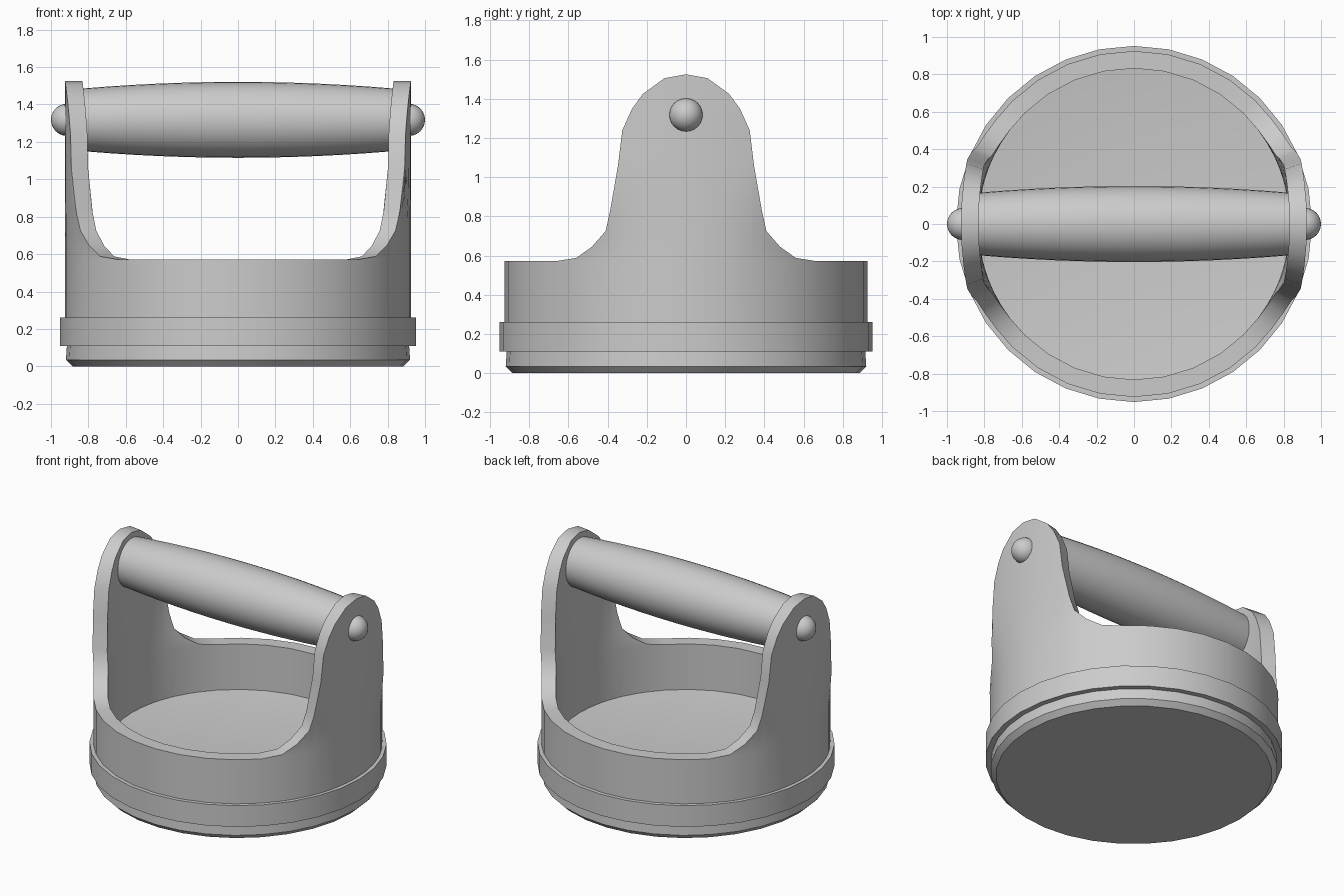
import bpy, bmesh, math

if "Cube" in bpy.data.objects:
    bpy.data.objects.remove(bpy.data.objects["Cube"])

grey = bpy.data.materials.new("plain grey")
grey.diffuse_color = (0.6, 0.6, 0.6, 1)
grey.use_nodes = True
grey.node_tree.nodes["Principled BSDF"].inputs["Base Color"].default_value = grey.diffuse_color


def finish(name, bm, angle=35):
    bmesh.ops.remove_doubles(bm, verts=bm.verts, dist=1e-4)
    bmesh.ops.recalc_face_normals(bm, faces=bm.faces)
    me = bpy.data.meshes.new(name)
    bm.to_mesh(me)
    bm.free()
    me.materials.append(grey)
    ob = bpy.data.objects.new(name, me)
    bpy.context.collection.objects.link(ob)
    bpy.ops.object.select_all(action='DESELECT')
    ob.select_set(True)
    bpy.context.view_layer.objects.active = ob
    bpy.ops.object.shade_smooth_by_angle(angle=math.radians(angle))
    return ob


def bridge(bm, columns, closed_profile):
    """Join a closed circle of vertex columns with quads."""
    n, m = len(columns), len(columns[0])
    for i in range(n):
        a, b = columns[i], columns[(i + 1) % n]
        for j in range(m if closed_profile else m - 1):
            k = (j + 1) % m
            bm.faces.new((a[j], b[j], b[k], a[k]))


def lathe(name, profile, sides, axis='Z', z=0.0):
    """Revolve (radius, position) points about the z or x axis."""
    bm = bmesh.new()
    cols = []
    for i in range(sides):
        t = 2 * math.pi * i / sides
        c, s = math.cos(t), math.sin(t)
        cols.append([bm.verts.new((r * c, r * s, p) if axis == 'Z'
                                  else (p, r * c, z + r * s)) for r, p in profile])
    bridge(bm, cols, False)
    return finish(name, bm)


# Base: chamfered foot, raised band and inner floor
lathe("base_with_band", [(0, 0), (0.885, 0), (0.92, 0.035), (0.915, 0.11), (0.952, 0.11),
                         (0.952, 0.26), (0.90, 0.26), (0.85, 0.25), (0, 0.25)], 32)

# Wall: round rim that rises into two rounded ears at left and right
R_OUT, R_IN, RIM = 0.925, 0.832, 0.572
ear = [(0, 1.525), (0.11, 1.505), (0.22, 1.425), (0.275, 1.35), (0.325, 1.24),
       (0.347, 1.06), (0.387, 0.83), (0.41, 0.725), (0.48, 0.645), (0.56, 0.588), (0.66, RIM)]
quarter = [(math.degrees(math.asin(y / R_OUT)), h) for y, h in ear]
quarter += [(a, RIM) for a in (56.25, 67.5, 78.75, 90)]
heights = {}
for a, h in quarter:
    for b in (a, 180 - a, 180 + a, 360 - a):
        heights[round(b % 360, 4)] = h


def wall_point(r, a, z):
    x, y = r * math.cos(a), r * math.sin(a)
    # The ears become flatter than the round wall as they rise
    t = min(max((z - RIM) / 0.45, 0), 1)
    flat = 0.5 * t * t * (3 - 2 * t)
    if abs(x) > 0.01:
        x += math.copysign(flat * (r - abs(x)), x)
    return x, y, z


bm = bmesh.new()
cols = []
for deg in sorted(heights):
    h, a = heights[deg], math.radians(deg)
    levels = [0.2] + [RIM + (h - RIM) * k / 5 for k in range(6)]
    points = [wall_point(R_OUT, a, z) for z in levels]
    points += [wall_point(R_IN, a, z) for z in reversed(levels)]
    cols.append([bm.verts.new(p) for p in points])
bridge(bm, cols, True)
finish("wall_with_ears", bm)

# Barrel-shaped grip between the ears
AXIS_Z = 1.318
grip = [(0, -0.835)]
for i in range(13):
    u = -1 + i / 6
    grip.append((0.203 - 0.036 * u * u, 0.835 * u))
grip.append((0, 0.835))
lathe("grip", grip, 32, 'X', AXIS_Z)

# Domed pins holding the grip
for side, sx in (("left", -1), ("right", 1)):
    dome = [(0.086 * math.sin(math.pi * i / 12), sx * (0.914 + 0.086 * math.cos(math.pi * i / 12)))
            for i in range(13)]
    lathe(side + "_pin", dome, 24, 'X', AXIS_Z)
